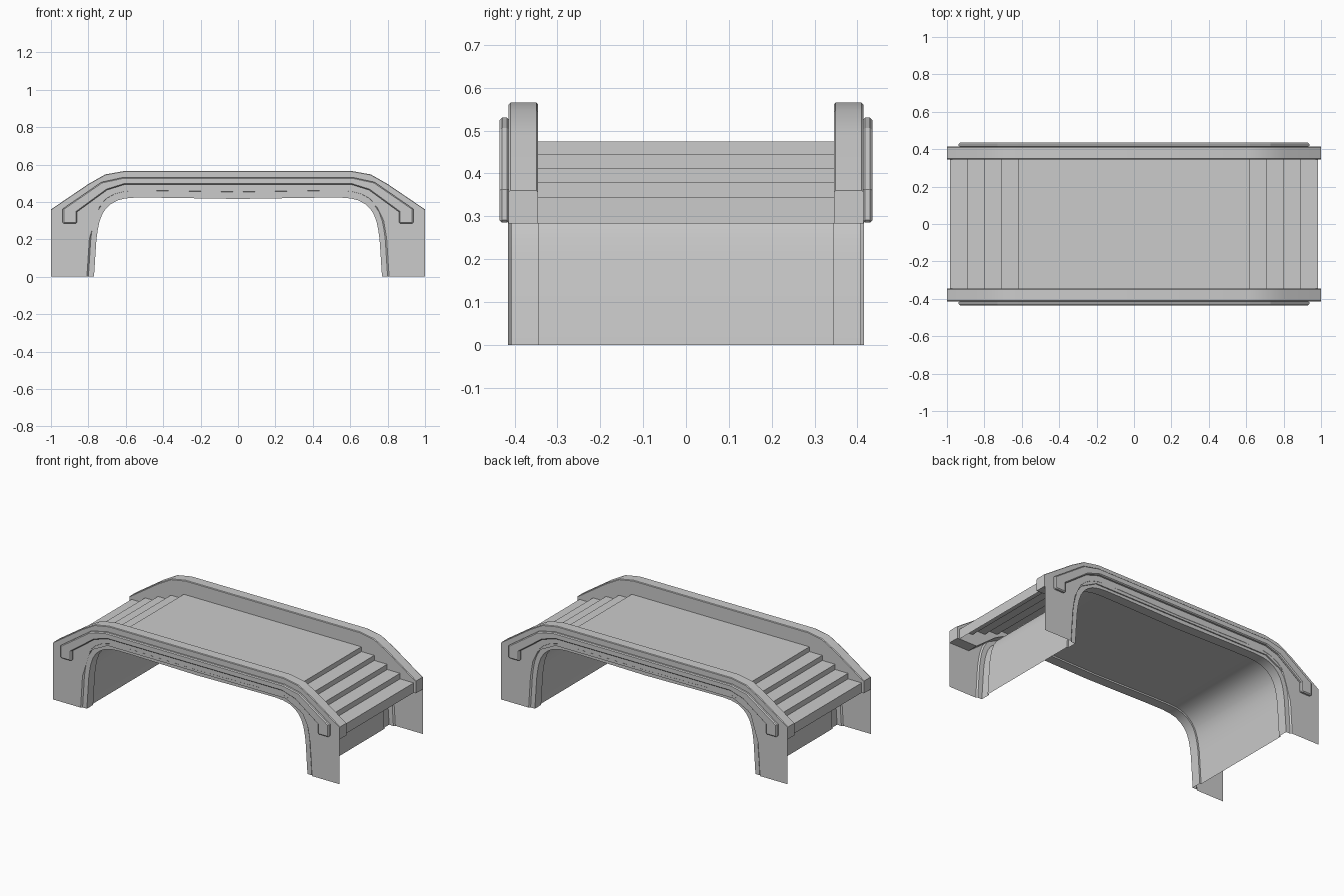
import bpy, bmesh, math
from mathutils import Vector

if "Cube" in bpy.data.objects:
    bpy.data.objects.remove(bpy.data.objects["Cube"])


def full(half):
    """Mirror a half profile (right side to centre) into a whole one."""
    return half + [(-x, z) for x, z in reversed(half[:-1])]


def offset(path, d):
    """Push an x-z path outwards by d, keeping end heights."""
    out = []
    for i, p in enumerate(path):
        dirs = []
        if i > 0:
            dirs.append((Vector(p) - Vector(path[i - 1])).normalized())
        if i < len(path) - 1:
            dirs.append((Vector(path[i + 1]) - Vector(p)).normalized())
        t = sum(dirs, Vector((0, 0))).normalized()
        n = Vector((t.y, -t.x))
        q = Vector(p) + n * d / max(t.dot(dirs[0]), 0.3)
        if i in (0, len(path) - 1):
            q.y = p[1]
        out.append((q.x, q.y))
    return out


def finish(bm, name, smooth=None):
    bmesh.ops.recalc_face_normals(bm, faces=bm.faces)
    me = bpy.data.meshes.new(name)
    bm.to_mesh(me)
    bm.free()
    ob = bpy.data.objects.new(name, me)
    bpy.context.collection.objects.link(ob)
    if smooth:
        bpy.ops.object.select_all(action='DESELECT')
        ob.select_set(True)
        bpy.context.view_layer.objects.active = ob
        bpy.ops.object.shade_smooth_by_angle(angle=math.radians(smooth))
    return ob


def loft(name, rows, closed=False, smooth=None):
    """Skin rows of (path, y); closed rows form a capped tube."""
    bm = bmesh.new()
    vs = [[bm.verts.new((x, y, z)) for x, z in path] for path, y in rows]
    pairs = list(zip(vs, vs[1:]))
    if closed:
        pairs.append((vs[-1], vs[0]))
    for a, b in pairs:
        for i in range(len(a) - 1):
            bm.faces.new((a[i], a[i + 1], b[i + 1], b[i]))
    if closed:
        bm.faces.new([r[0] for r in vs])
        bm.faces.new([r[-1] for r in reversed(vs)])
    return finish(bm, name, smooth)


arch = full([(.77, 0), (.757, .2), (.75, .25), (.742, .29), (.727, .332), (.707, .363),
             (.68, .388), (.645, .408), (.60, .419), (.55, .423), (.45, .423), (0, .416)])
rail_top = full([(1, .36), (.8, .496), (.71, .547), (.61, .565), (0, .565)])
rail_low = full([(1, .283), (.86, .283), (.72, .39), (.62, .44), (0, .44)])
trim_top = full([(.937, .285), (.937, .363), (.73, .506), (.62, .53), (0, .53)])
trim_low = full([(.86, .285), (.86, .347), (.70, .464), (.61, .492), (0, .492)])

# stepped deck
steps = [(.985, .283), (.985, .345), (.89, .345), (.89, .38), (.80, .38), (.80, .413),
         (.71, .413), (.71, .445), (.62, .445), (.62, .475), (0, .475)]
loft("stepped_deck", [(full(steps), -.345), (full(steps), .345)])

# arch lining with raised edge bands and grooves
half = [(offset(arch, .038), -.415), (offset(arch, .03), -.407), (arch, -.407),
        (arch, -.345), (offset(arch, .01), -.345)]
loft("arch_lining", half + [(p, -y) for p, y in reversed(half)], smooth=30)

for side, s in (("front", -1), ("back", 1)):
    # flat side wall
    bm = bmesh.new()
    outline = [(1, 0)] + offset(rail_top, -.003) + [(-1, 0)]
    outline[1], outline[-2] = (1, .357), (-1, .357)
    outline += offset(arch, .038)[::-1]
    bm.faces.new([bm.verts.new((x, s * .415, z)) for x, z in outline])
    bmesh.ops.triangulate(bm, faces=bm.faces)
    finish(bm, side + "_wall")

    # parapet rail with chamfered upper edges
    inset = offset(rail_top, -.004)
    inset[0], inset[-1] = (1, .356), (-1, .356)
    loft(side + "_rail", [(rail_low, s * .414), (inset, s * .414), (rail_top, s * .410),
                          (rail_top, s * .349), (inset, s * .345), (rail_low, s * .345)],
         closed=True, smooth=30)

    # raised trim strip
    trim = loft(side + "_trim", [(trim_low, s * .412), (trim_top, s * .412),
                                 (trim_top, s * .435), (trim_low, s * .435)], closed=True)
    bev = trim.modifiers.new("chamfer", 'BEVEL')
    bev.width = .006
    bev.segments = 1
    bev.limit_method = 'ANGLE'
    bev.angle_limit = math.radians(70)
